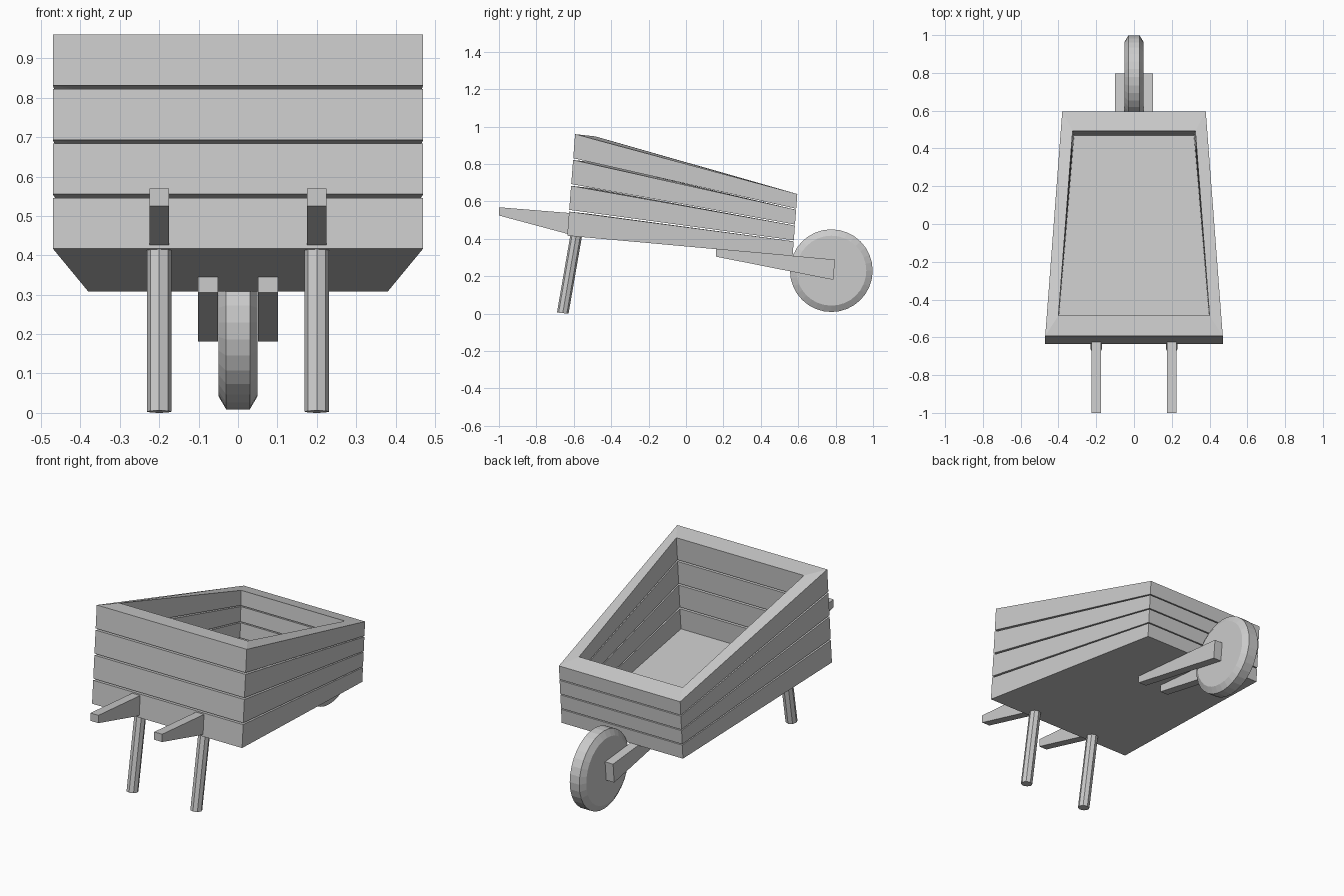
import bpy, bmesh, math
from mathutils import Vector

if "Cube" in bpy.data.objects:
    bpy.data.objects.remove(bpy.data.objects["Cube"])


def make_object(name, verts, faces):
    mesh = bpy.data.meshes.new(name)
    bm = bmesh.new()
    vs = [bm.verts.new(v) for v in verts]
    for f in faces:
        bm.faces.new([vs[i] for i in f])
    bmesh.ops.recalc_face_normals(bm, faces=bm.faces[:])
    bm.to_mesh(mesh)
    bm.free()
    obj = bpy.data.objects.new(name, mesh)
    bpy.context.collection.objects.link(obj)
    return obj


def lerp(a, b, t):
    return a + (b - a) * t


def loop_at(t, inner):
    """Four corners of the tub outline at height fraction t (front pair, back pair)."""
    zf, zb = lerp(0.417, 0.96, t), lerp(0.308, 0.64, t)
    yf, yb = lerp(-0.635, -0.593, t), lerp(0.57, 0.595, t)
    xf, xb = 0.47, 0.38
    if inner:
        zf, zb = zf - 0.012, zb + lerp(0.01, 0.027, t)
        yf, yb = yf + 0.108, yb - 0.102
        xf, xb = 0.40, lerp(0.317, 0.325, t)
    return [(-xf, yf, zf), (xf, yf, zf), (xb, yb, zb), (-xb, yb, zb)]


def band(a, b):
    return [(a + i, a + (i + 1) % 4, b + (i + 1) % 4, b + i) for i in range(4)]


# Tub: four plank rings with open gaps, the lowest one closed by the floor
PLANK, GAP = 0.237, 0.0173
for k in range(4):
    t0 = k * (PLANK + GAP)
    t1 = t0 + PLANK
    floor = k == 0
    verts = (loop_at(t0, False) + loop_at(t1, False) + loop_at(t1, True)
             + loop_at(t0 + (0.02 if floor else 0), True))
    faces = band(0, 4) + band(4, 8) + band(8, 12)
    faces += [(0, 1, 2, 3), (12, 13, 14, 15)] if floor else band(12, 0)
    make_object("tub_base" if floor else f"plank_ring_{k}", verts, faces)


def tapered_bar(name, x, profile, half=0.025):
    """Extrude a four-point (y, z) profile sideways around x."""
    verts = [(x + s * half, y, z) for s in (-1, 1) for y, z in profile]
    make_object(name, verts, band(0, 4) + [(0, 1, 2, 3), (4, 5, 6, 7)])


def leg(name, x):
    """Slanted eight-sided post."""
    verts = []
    for y, z in ((-0.659, 0.0), (-0.585, 0.43)):
        for i in range(8):
            a = i * math.pi / 4
            dy = 0.031 * math.sin(a)
            verts.append((x + 0.031 * math.cos(a), y + dy,
                          max(0.0, z - 0.1 * dy + (0.003 if z == 0 else 0))))
    faces = [(i, (i + 1) % 8, 8 + (i + 1) % 8, 8 + i) for i in range(8)]
    make_object(name, verts, faces + [tuple(range(8)), tuple(range(8, 16))])


# Handles, legs and wheel struts in mirrored pairs
for side, s in (("left", -1), ("right", 1)):
    tapered_bar(f"handle_{side}", s * 0.2,
                [(-1.0, 0.525), (-1.0, 0.569), (-0.62, 0.538), (-0.62, 0.423)])
    leg(f"leg_{side}", s * 0.2)
    tapered_bar(f"wheel_strut_{side}", s * 0.076,
                [(0.16, 0.305), (0.16, 0.347), (0.797, 0.289), (0.787, 0.181)])

# Wheel: chamfered disc swept around the axle
N = 32
profile = [(-0.05, 0.187), (-0.03, 0.221), (0.03, 0.221), (0.05, 0.187)]
verts = [(x, 0.777 + r * math.sin(2 * math.pi * i / N), 0.23 + r * math.cos(2 * math.pi * i / N))
         for x, r in profile for i in range(N)]
faces = [(j * N + i, j * N + (i + 1) % N, (j + 1) * N + (i + 1) % N, (j + 1) * N + i)
         for j in range(3) for i in range(N)]
faces += [tuple(range(N)), tuple(range(3 * N, 4 * N))]
make_object("wheel", verts, faces)
